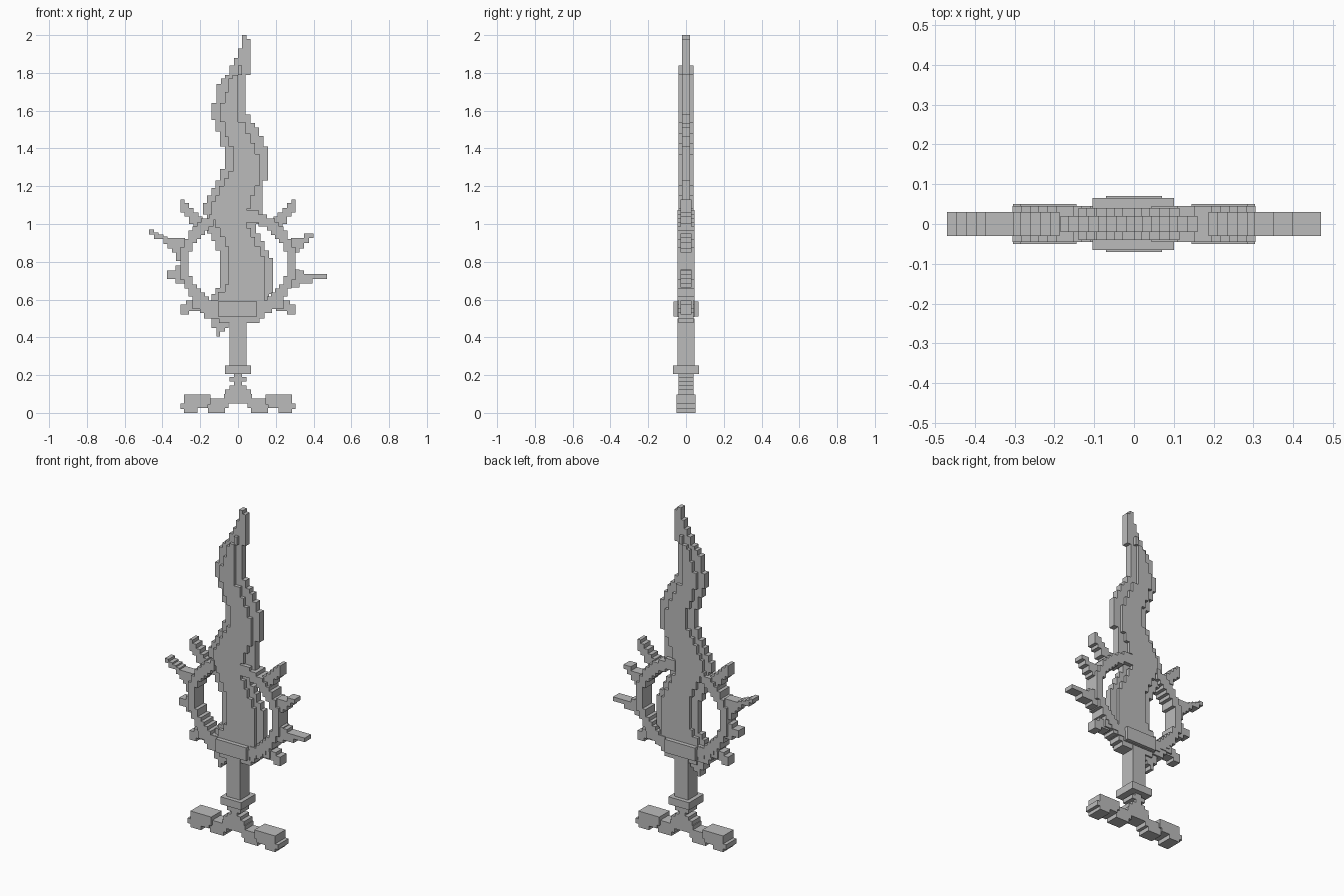
import bpy, bmesh

# single flat grey
grey = bpy.data.materials.new("plain grey")
grey.diffuse_color = (0.5, 0.5, 0.5, 1)


def finish(name, bm):
    bmesh.ops.recalc_face_normals(bm, faces=bm.faces)
    me = bpy.data.meshes.new(name)
    bm.to_mesh(me)
    bm.free()
    me.materials.append(grey)
    ob = bpy.data.objects.new(name, me)
    bpy.context.collection.objects.link(ob)
    return ob


def stepped(name, rows, top, y):
    """Stack of rows (z_bottom, x_left, x_right) as one stepped outline, extruded to +-y."""
    zs = [r[0] for r in rows] + [top]
    pts = []
    for i, (z, a, b) in enumerate(rows):
        pts += [(b, z), (b, zs[i + 1])]
    for i in reversed(range(len(rows))):
        pts += [(rows[i][1], zs[i + 1]), (rows[i][1], rows[i][0])]
    out = [p for i, p in enumerate(pts) if p != pts[i - 1]]
    bm = bmesh.new()
    f = bm.faces.new([bm.verts.new((x, -y, z)) for x, z in out])
    ext = bmesh.ops.extrude_face_region(bm, geom=[f])["geom"]
    bmesh.ops.translate(bm, vec=(0, 2 * y, 0),
                        verts=[v for v in ext if isinstance(v, bmesh.types.BMVert)])
    bmesh.ops.triangulate(bm, faces=[f for f in bm.faces if len(f.verts) > 4])
    return finish(name, bm)


def boxes(name, items, y, sides=(1,)):
    """Boxes (x0, x1, z0, z1), repeated for each side sign."""
    bm = bmesh.new()
    for s in sides:
        for x0, x1, z0, z1 in items:
            r = bmesh.ops.create_cube(bm, size=1)
            for v in r["verts"]:
                v.co = (s * (x0 if v.co.x < 0 else x1),
                        y if v.co.y > 0 else -y,
                        z0 if v.co.z < 0 else z1)
    return finish(name, bm)


# flame blade: thin cutting edge
stepped("blade_edge", [
    (.59, -.14, .165), (.63, -.12, .185), (.66, -.095, .185), (.82, -.095, .165),
    (.86, -.12, .14), (.91, -.14, .12), (.95, -.165, .095), (1.0, -.165, .13),
    (1.05, -.185, .13), (1.11, -.165, .13), (1.15, -.14, .13), (1.19, -.12, .13),
    (1.23, -.095, .16), (1.29, -.07, .16), (1.41, -.095, .135), (1.465, -.095, .11),
    (1.49, -.12, .11), (1.51, -.12, .09), (1.535, -.12, .065), (1.55, -.14, .065),
    (1.58, -.14, .04), (1.64, -.115, .04), (1.74, -.09, .04), (1.77, -.07, .04),
    (1.79, -.045, .065), (1.84, -.02, .065), (1.88, 0, .065), (1.93, .02, .065),
    (1.98, .02, .045)], 2.0, .02)

# thicker blade core
stepped("blade_core", [
    (.59, -.105, .14), (.64, -.07, .14), (.68, -.05, .14), (.83, -.05, .12),
    (.88, -.07, .09), (.93, -.095, .07), (.98, -.12, .045), (1.02, -.14, .045),
    (1.08, -.14, .065), (1.12, -.12, .065), (1.15, -.1, .09), (1.2, -.075, .115),
    (1.24, -.05, .115), (1.28, -.025, .115), (1.37, -.025, .09), (1.41, -.05, .09),
    (1.43, -.05, .065), (1.46, -.07, .065), (1.48, -.07, .04), (1.54, -.095, 0),
    (1.64, -.07, 0), (1.7, -.05, 0), (1.77, -.03, 0), (1.79, 0, .02)], 1.84, .04)

# blocky oval guard ring, open where the blade passes through its top
U, CZ = .0218, .79
cells = set()
for i in range(-14, 14):
    for k in range(-14, 14):
        x, z = (i + .5) * U, (k + .5) * U
        outer = (x / .308) ** 2 + (z / .292) ** 2
        inner = (x / .262) ** 2 + (z / .228) ** 2
        if outer < 1 and inner > 1 and not (z > 0 and -.14 < x < .045):
            cells.add((i, k))
bm = bmesh.new()
for i, k in cells:
    x0, x1, z0, z1 = i * U, (i + 1) * U, CZ + k * U, CZ + (k + 1) * U
    c = [(x0, z0), (x1, z0), (x1, z1), (x0, z1)]
    for y in (-.045, .045):
        bm.faces.new([bm.verts.new((x, y, z)) for x, z in c])
    for j, n in enumerate([(0, -1), (1, 0), (0, 1), (-1, 0)]):
        if (i + n[0], k + n[1]) not in cells:
            (ax, az), (bx, bz) = c[j], c[(j + 1) % 4]
            bm.faces.new([bm.verts.new(p) for p in (
                (ax, -.045, az), (bx, -.045, bz), (bx, .045, bz), (ax, .045, az))])
bmesh.ops.remove_doubles(bm, verts=bm.verts, dist=.0005)
finish("guard_ring", bm)

# thorns on the ring
boxes("upper_thorns", [(.284, .305, 1.06, 1.13), (.26, .284, 1.04, 1.11),
                       (.235, .26, 1.0, 1.085), (.21, .235, .98, 1.06),
                       (.187, .21, .98, 1.04)], .03, (-1, 1))
boxes("left_long_thorn", [(-.47, -.445, .945, .97), (-.445, -.42, .92, .955),
                          (-.42, -.395, .92, .945), (-.395, -.372, .895, .935),
                          (-.372, -.35, .87, .925), (-.35, -.328, .85, .925),
                          (-.328, -.305, .805, .925), (-.305, -.28, .805, .925)], .03)
boxes("right_thorn", [(.375, .4, .925, .95), (.35, .375, .9, .95), (.325, .35, .87, .925),
                      (.305, .325, .85, .925), (.28, .305, .83, .925)], .03)
boxes("left_short_thorn", [(-.375, -.33, .71, .755), (-.33, -.28, .685, .78)], .03)
boxes("right_long_thorn", [(.395, .47, .71, .735), (.35, .395, .685, .735),
                           (.325, .35, .685, .755), (.28, .325, .665, .76)], .03)
boxes("lower_ears", [(.26, .305, .52, .575), (.2, .275, .54, .595)], .03, (-1, 1))
boxes("hanging_thorn", [(-.14, -.05, .45, .51), (-.115, -.07, .43, .45),
                        (-.115, -.095, .405, .43)], .03)

# crossguard and centre plate
stepped("crossguard", [(.475, -.1, .115), (.5, -.18, .14), (.53, -.2, .18),
                       (.55, -.24, .24)], .595, .04)
boxes("guard_plate", [(-.105, .1, .51, .59)], .065)

# grip and collar
boxes("grip", [(-.045, .045, .25, .5)], .045)
boxes("collar", [(-.07, .07, .205, .25)], .07)

# anchor-shaped pommel
stepped("pommel_neck", [(.05, -.075, .075), (.1, -.07, .07), (.125, -.045, .045),
                        (.145, -.02, .02), (.165, -.045, .045), (.19, -.022, .022)],
        .21, .04)
boxes("pommel_arms", [(.05, .16, .025, .075), (.07, .16, 0, .075)], .04, (-1, 1))
boxes("pommel_ends", [(.145, .285, .045, .098), (.215, .285, 0, .045),
                      (.16, .215, .025, .045), (.285, .305, .02, .05)], .05, (-1, 1))
